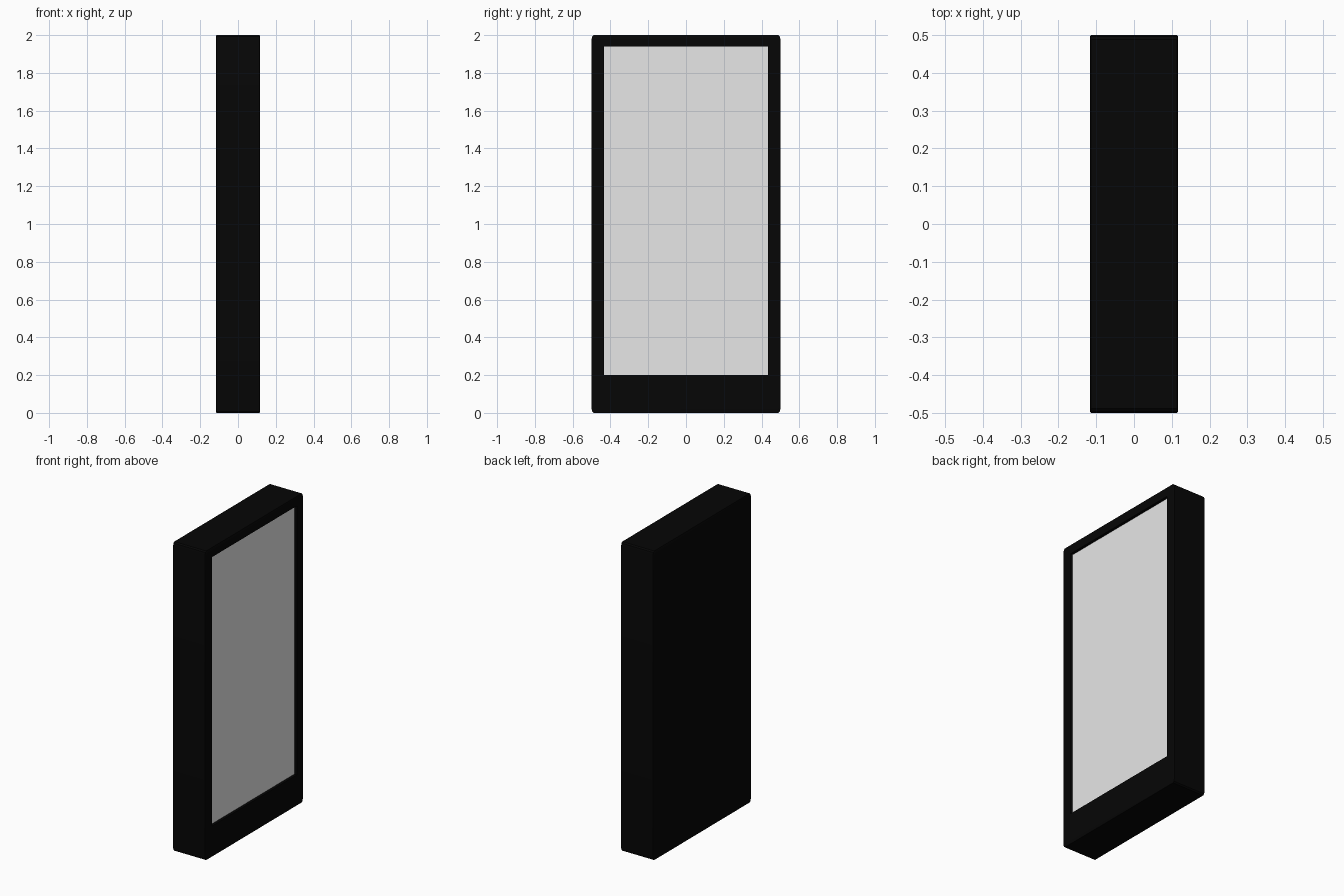
import bpy
import bmesh
from mathutils import Matrix

cube = bpy.data.objects.get("Cube")
if cube:
    bpy.data.objects.remove(cube, do_unlink=True)


def material(name, value):
    mat = bpy.data.materials.new(name)
    mat.use_nodes = True
    colour = (value, value, value, 1)
    mat.diffuse_color = colour
    mat.node_tree.nodes["Principled BSDF"].inputs["Base Color"].default_value = colour
    return mat


WIDTH, DEPTH, HEIGHT = 0.234, 1.0, 2.0
RECESS = 0.0175
SCREEN_HALF = 0.435
SCREEN_LOW, SCREEN_HIGH = 0.2, 1.94

bm = bmesh.new()

# Casing: upright slab whose edge rounding follows its proportions
bmesh.ops.create_cube(bm, size=1)
bmesh.ops.bevel(bm, geom=bm.edges[:], offset=0.012, segments=2, profile=0.5, affect="EDGES")
bmesh.ops.transform(bm, verts=bm.verts, matrix=Matrix.Translation((0, 0, HEIGHT / 2))
                    @ Matrix.Diagonal((WIDTH, DEPTH, HEIGHT, 1)))

# Screen opening: inset the +x face, with a deeper border at the bottom
bm.normal_update()
screen = max((f for f in bm.faces if f.normal.x > 0.99), key=lambda f: f.calc_area())
bmesh.ops.inset_individual(bm, faces=[screen], thickness=0.05)
for v in screen.verts:
    v.co.y = SCREEN_HALF if v.co.y > 0 else -SCREEN_HALF
    v.co.z = SCREEN_HIGH if v.co.z > HEIGHT / 2 else SCREEN_LOW

# Screen: sunk straight back behind the bezel
bmesh.ops.inset_individual(bm, faces=[screen], thickness=0)
for v in screen.verts:
    v.co.x = WIDTH / 2 - RECESS
screen.material_index = 1
bm.normal_update()

mesh = bpy.data.meshes.new("display_panel")
bm.to_mesh(mesh)
bm.free()
mesh.materials.append(material("black casing", 0.0018))
mesh.materials.append(material("light grey screen", 0.8))
panel = bpy.data.objects.new("display_panel", mesh)
bpy.context.collection.objects.link(panel)

# Smooth the rounded edges, keep the rest crisp
bpy.ops.object.select_all(action="DESELECT")
panel.select_set(True)
bpy.context.view_layer.objects.active = panel
bpy.ops.object.shade_smooth_by_angle(angle=0.6)
